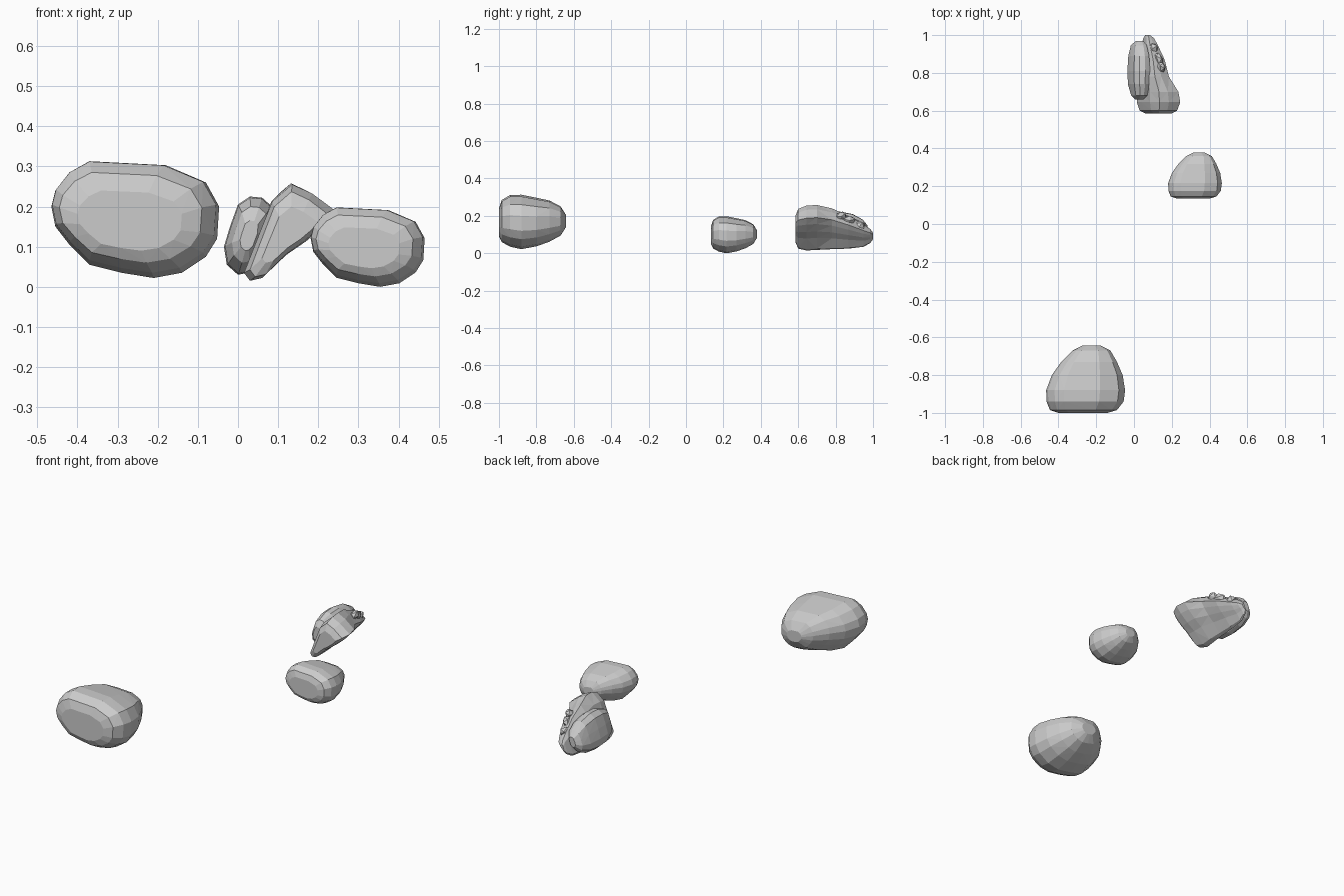
import bpy, bmesh
from mathutils import Vector

if "Cube" in bpy.data.objects:
    bpy.data.objects.remove(bpy.data.objects["Cube"])


def fit(outline, x0, x1, z0, z1):
    """Stretch an outline so that it fills the given x and z range."""
    xs, zs = [p[0] for p in outline], [p[1] for p in outline]
    return [(x0 + (x - min(xs)) / (max(xs) - min(xs)) * (x1 - x0),
             z0 + (z - min(zs)) / (max(zs) - min(zs)) * (z1 - z0)) for x, z in outline]


def make_rock(name, outline, stations, hull=True, scale=1.0, origin=(0, 0, 0), offset=(0, 0, 0)):
    """Loft an xz outline along y; stations are (y, x0, x1, z0, z1)."""
    bm = bmesh.new()
    rings = []
    for y, x0, x1, z0, z1 in stations:
        ring = []
        for x, z in fit(outline, x0, x1, z0, z1):
            p = (Vector((x, y, z)) - Vector(origin)) * scale + Vector(offset)
            ring.append(bm.verts.new(p))
        rings.append(ring)
    if hull:
        res = bmesh.ops.convex_hull(bm, input=bm.verts[:])
        loose = [v for v in bm.verts if not v.link_faces]
        bmesh.ops.delete(bm, geom=loose, context='VERTS')
    else:
        n = len(outline)
        for a, b in zip(rings, rings[1:]):
            for i in range(n):
                bm.faces.new((a[i], a[(i + 1) % n], b[(i + 1) % n], b[i]))
        bm.faces.new(rings[0])
        bm.faces.new(rings[-1])
        bmesh.ops.triangulate(bm, faces=bm.faces[:])
    bmesh.ops.recalc_face_normals(bm, faces=bm.faces[:])
    me = bpy.data.meshes.new(name)
    bm.to_mesh(me)
    bm.free()
    ob = bpy.data.objects.new(name, me)
    bpy.context.collection.objects.link(ob)
    return ob


# Boulder shape shared by the large and the medium rock
boulder = [(-.465, .20), (-.455, .24), (-.42, .285), (-.37, .313), (-.18, .303), (-.08, .26),
           (-.047, .20), (-.052, .12), (-.08, .075), (-.14, .035), (-.21, .022), (-.29, .035),
           (-.37, .055), (-.42, .105), (-.455, .15)]
boulder_stations = [(-1.0, -.40, -.14, .09, .24),
                    (-.985, -.445, -.09, .06, .285),
                    (-.94, -.463, -.055, .035, .312),
                    (-.88, -.465, -.047, .022, .313),
                    (-.80, -.435, -.06, .037, .297),
                    (-.73, -.385, -.09, .062, .282),
                    (-.67, -.325, -.125, .095, .25),
                    (-.642, -.27, -.18, .14, .205)]
make_rock("large_rock", boulder, boulder_stations)
make_rock("medium_rock", boulder, boulder_stations, scale=0.68,
          origin=(-.256, -1.0, .022), offset=(.323, .135, 0))

# Tilted slab of the rear rock cluster
slab = [(.03, .015), (.015, .035), (.04, .10), (.085, .215), (.135, .258), (.185, .235),
        (.245, .19), (.215, .155), (.17, .115), (.12, .08), (.06, .022)]
make_rock("leaning_slab_rock", slab,
          [(.585, .06, .20, .06, .20),
           (.60, .03, .228, .025, .237),
           (.645, .015, .245, .015, .255),
           (.70, .02, .235, .018, .258),
           (.78, .03, .185, .022, .24),
           (.87, .035, .162, .025, .20),
           (.95, .04, .125, .035, .155),
           (.985, .05, .105, .055, .13),
           (1.0, .06, .085, .075, .11)], hull=False)

# Upright pebble resting on the left of the slab
pebble = [(-.035, .10), (-.02, .15), (0, .205), (.03, .225), (.06, .222), (.085, .20),
          (.08, .14), (.05, .06), (.025, .035), (0, .03), (-.028, .055)]
make_rock("side_pebble", pebble,
          [(.66, .005, .05, .09, .165),
           (.68, -.015, .07, .06, .20),
           (.74, -.032, .083, .033, .222),
           (.81, -.035, .085, .03, .225),
           (.89, -.03, .08, .04, .21),
           (.945, -.017, .068, .065, .18),
           (.97, .01, .05, .095, .15)])

# Small chips on the slab
for i, (loc, size) in enumerate([((.13, .87, .175), (.022, .04, .03)),
                                 ((.145, .83, .20), (.022, .03, .026)),
                                 ((.10, .92, .14), (.03, .045, .03))]):
    bpy.ops.mesh.primitive_ico_sphere_add(subdivisions=1, radius=1, location=loc,
                                          rotation=(.4 * i, .6, .3))
    chip = bpy.context.object
    chip.name = f"rock_chip_{i + 1}"
    chip.scale = size
